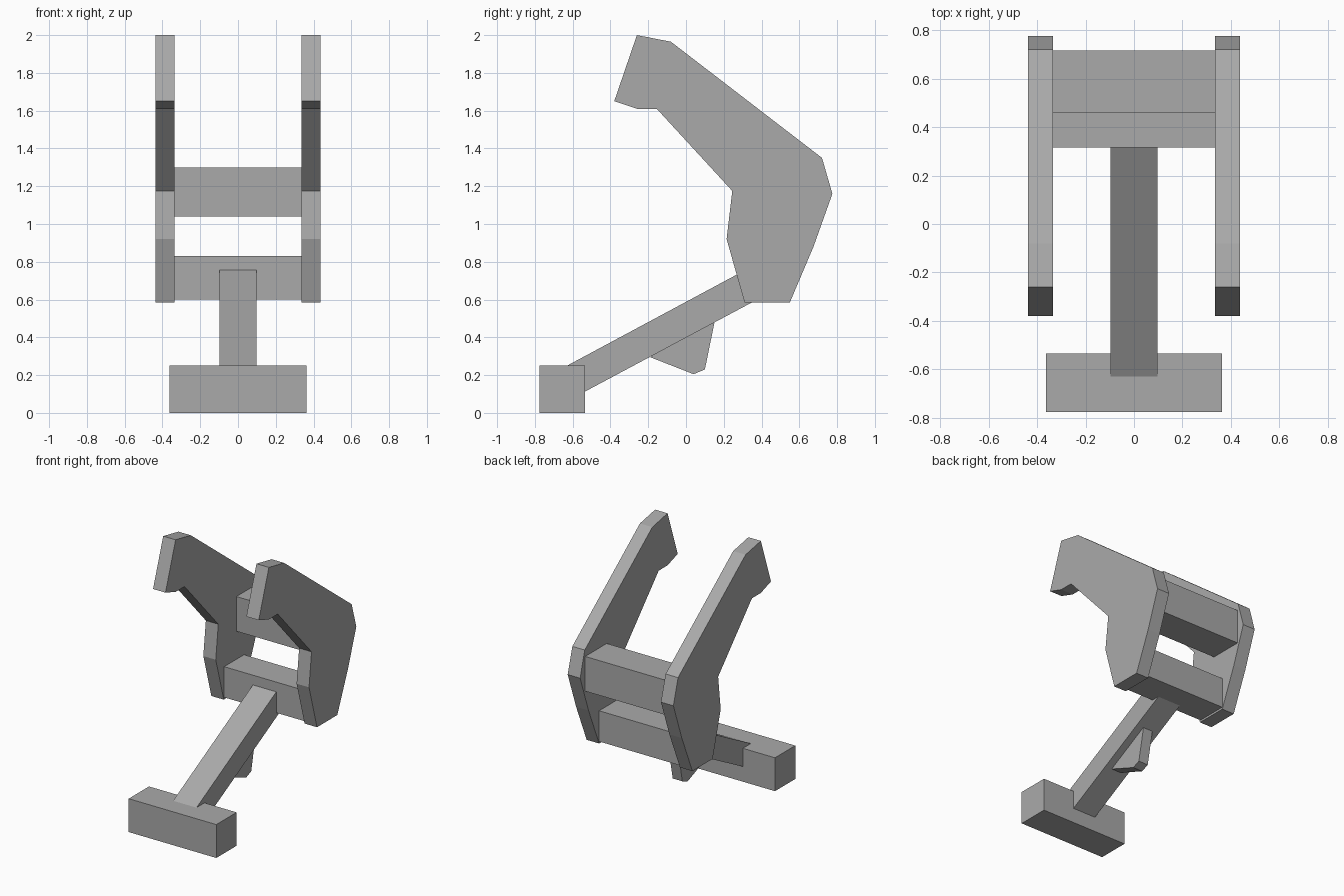
import bpy
import bmesh

cube = bpy.data.objects.get("Cube")
if cube:
    bpy.data.objects.remove(cube, do_unlink=True)

grey = bpy.data.materials.new("plain_grey")
grey.use_nodes = True
colour = (0.4, 0.4, 0.4, 1)
grey.diffuse_color = colour
grey.node_tree.nodes["Principled BSDF"].inputs["Base Color"].default_value = colour


def extrude_profile(name, profile, x0, x1):
    """Extrude a (y, z) outline from x0 to x1."""
    bm = bmesh.new()
    face = bm.faces.new([bm.verts.new((x0, y, z)) for y, z in profile])
    result = bmesh.ops.extrude_face_region(bm, geom=[face])
    moved = [v for v in result["geom"] if isinstance(v, bmesh.types.BMVert)]
    bmesh.ops.translate(bm, verts=moved, vec=(x1 - x0, 0, 0))
    bmesh.ops.recalc_face_normals(bm, faces=bm.faces)
    mesh = bpy.data.meshes.new(name)
    bm.to_mesh(mesh)
    bm.free()
    mesh.materials.append(grey)
    obj = bpy.data.objects.new(name, mesh)
    bpy.context.collection.objects.link(obj)
    return obj


def bar(name, half_width, y0, y1, z0, z1):
    outline = [(y0, z0), (y1, z0), (y1, z1), (y0, z1)]
    return extrude_profile(name, outline, -half_width, half_width)


# Hooked side plates
hook = [(-0.38, 1.65), (-0.26, 2.0), (-0.08, 1.965), (0.72, 1.35),
        (0.775, 1.16), (0.675, 0.88), (0.55, 0.585), (0.31, 0.585),
        (0.215, 0.92), (0.245, 1.175), (-0.155, 1.61), (-0.26, 1.61)]
for side, sign in (("left", 1), ("right", -1)):
    extrude_profile(side + "_side_plate", hook, sign * 0.335, sign * 0.438)

# Bars joining the plates, and the foot
bar("upper_crossbar", 0.337, 0.46, 0.715, 1.04, 1.3)
bar("lower_crossbar", 0.337, 0.315, 0.55, 0.6, 0.83)
bar("foot_bar", 0.363, -0.775, -0.535, 0, 0.25)

# Sloping strut from the foot to the lower crossbar
strut = [(-0.68, 0.223), (0.33, 0.765), (0.4, 0.612), (-0.6, 0.078)]
extrude_profile("sloping_strut", strut, -0.097, 0.097)

# Small wedge under the strut
wedge = [(-0.19, 0.295), (0.04, 0.205), (0.1, 0.23), (0.15, 0.475), (0.1, 0.48)]
extrude_profile("strut_wedge", wedge, -0.04, 0.04)
